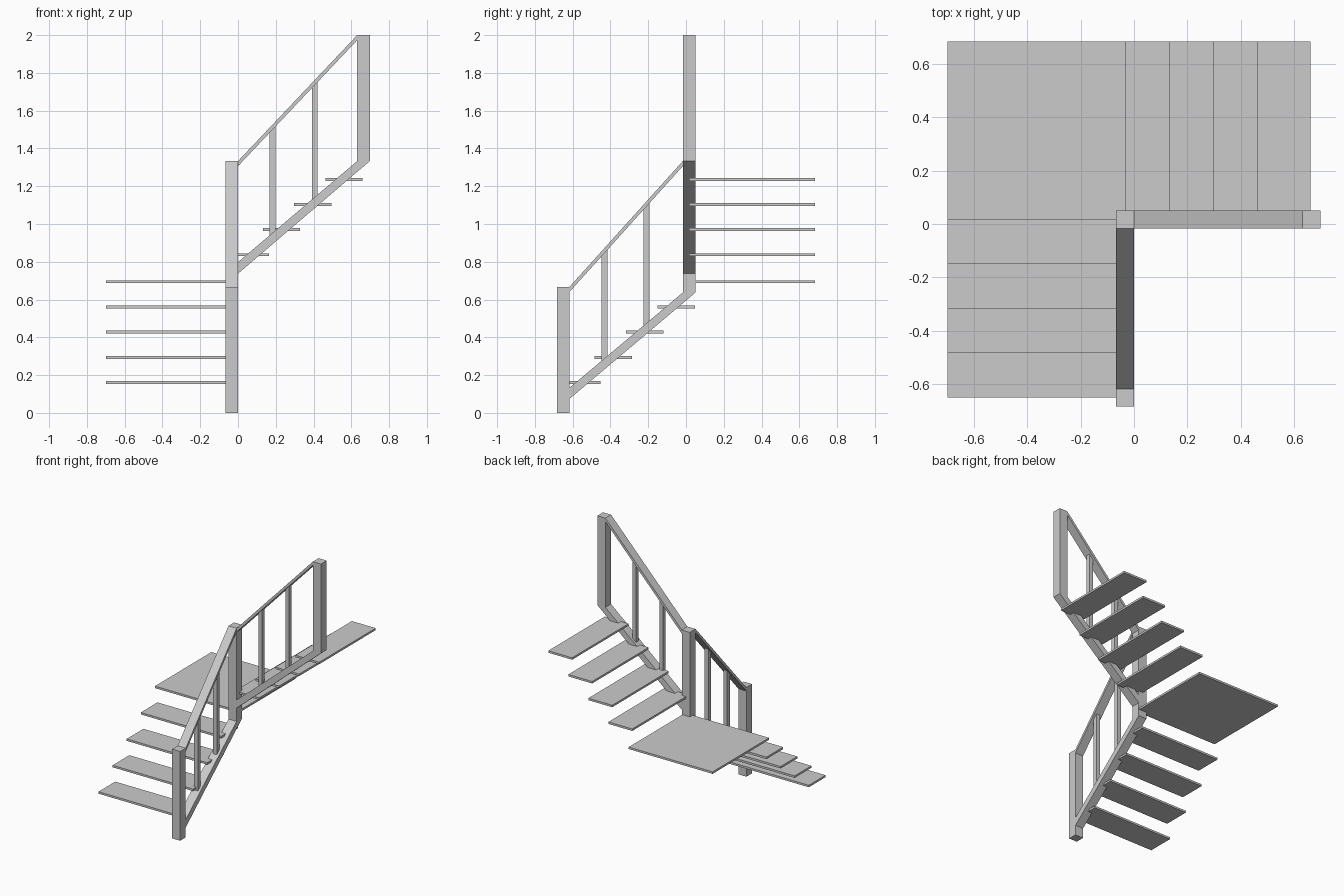
import bpy, bmesh

if "Cube" in bpy.data.objects:
    bpy.data.objects.remove(bpy.data.objects["Cube"])

W = 0.066            # post and stringer width
LX = (-0.067, 0.0)   # lower flight rail plane (x range)
UY = (-0.017, 0.050) # upper flight rail plane (y range)


def prism(name, profile, depth, upper):
    """Extrude a (run, z) profile; runs along x for the upper flight, y for the lower."""
    bm = bmesh.new()
    a, b = depth
    def place(r, d, z):
        return (r, d, z) if upper else (d, r, z)
    n = len(profile)
    v0 = [bm.verts.new(place(r, a, z)) for r, z in profile]
    v1 = [bm.verts.new(place(r, b, z)) for r, z in profile]
    bm.faces.new(v0)
    bm.faces.new(v1[::-1])
    for i in range(n):
        j = (i + 1) % n
        bm.faces.new((v0[j], v0[i], v1[i], v1[j]))
    bmesh.ops.recalc_face_normals(bm, faces=bm.faces)
    mesh = bpy.data.meshes.new(name)
    bm.to_mesh(mesh)
    bm.free()
    obj = bpy.data.objects.new(name, mesh)
    bpy.context.collection.objects.link(obj)
    return obj


def slab(name, x, y, zc, t=0.015):
    lo, hi = zc - t / 2, zc + t / 2
    return prism(name, [(x[0], lo), (x[1], lo), (x[1], hi), (x[0], hi)], y, True)


def band(r0, r1, lo0, lo1, hi0, hi1):
    return [(r0, lo0), (r1, lo1), (r1, hi1), (r0, hi0)]


def flight(tag, upper, depth, start, end, string, rail, balusters):
    """Stringer, handrail and balusters between two newel posts."""
    prism(tag + "_stringer", band(start, end, *string), depth, upper)
    prism(tag + "_handrail", band(start, end, *rail), depth, upper)
    def at(r, z0, z1):
        return z0 + (z1 - z0) * (r - start) / (end - start)
    mid = sum(depth) / 2
    for i, c in enumerate(balusters):
        a, b = c - 0.0155, c + 0.0155
        prof = band(a, b,
                    at(a, string[2], string[3]) - 0.01, at(b, string[2], string[3]) - 0.01,
                    at(a, rail[0], rail[1]) + 0.005, at(b, rail[0], rail[1]) + 0.005)
        prism(f"{tag}_baluster_{i + 1}", prof, (mid - 0.0155, mid + 0.0155), upper)


# Newel posts (middle and top ones have a sloped foot following the stringer)
prism("bottom_post", band(-0.683, -0.617, 0, 0, 0.667, 0.667), LX, False)
prism("middle_post", band(-0.017, 0.050, 0.580, 0.637, 1.333, 1.333), LX, False)
prism("top_post", band(0.631, 0.698, 1.276, 1.333, 2.0, 2.0), UY, True)

# Railings
flight("lower", False, LX, -0.617, -0.017,
       (0.074, 0.580, 0.133, 0.637), (0.640, 1.306, 0.667, 1.333), (-0.431, -0.209))
flight("upper", True, UY, 0.0, 0.631,
       (0.737, 1.276, 0.798, 1.333), (1.306, 1.973, 1.333, 2.0), (0.183, 0.406))

# Treads of both flights
for i in range(4):
    y = -0.650 + 0.1665 * i
    slab(f"lower_tread_{i + 1}", (-0.698, -0.033), (y, y + 0.197), 0.160 + 0.1337 * i)
    x = -0.034 + 0.1657 * i
    slab(f"upper_tread_{i + 1}", (x, x + 0.197), (0.016, 0.683), 0.837 + 0.133 * i)

# Corner landing
slab("landing", (-0.698, -0.005), (0.017, 0.683), 0.694)
